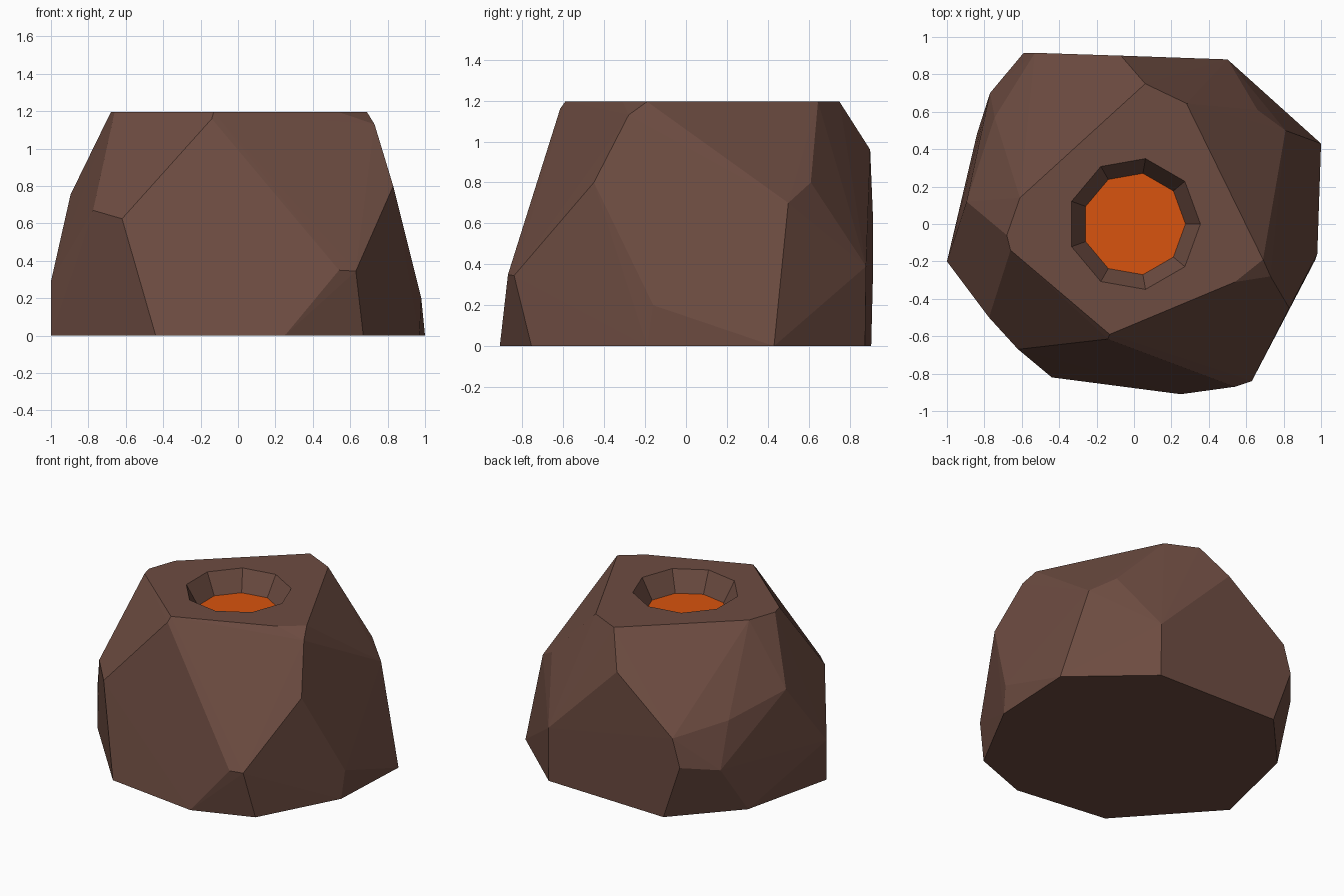
import bpy, bmesh, math

if "Cube" in bpy.data.objects:
    bpy.data.objects.remove(bpy.data.objects["Cube"])

TOP = 1.195          # height of the flat summit
POOL = 1.05          # height of the crater floor
SIDES = 9


def material(name, color):
    m = bpy.data.materials.new(name)
    m.diffuse_color = (*color, 1)
    m.use_nodes = True
    m.node_tree.nodes["Principled BSDF"].inputs["Base Color"].default_value = m.diffuse_color
    return m


def finish(bm, name, mat):
    mesh = bpy.data.meshes.new(name)
    bm.to_mesh(mesh)
    bm.free()
    mesh.materials.append(mat)
    ob = bpy.data.objects.new(name, mesh)
    bpy.context.collection.objects.link(ob)
    return ob


def ring(bm, radius, z):
    step = math.tau / SIDES
    return [bm.verts.new((radius * math.cos(i * step), radius * math.sin(i * step), z))
            for i in range(SIDES)]


brown = material("brown rock", (0.153, 0.072, 0.053))
orange = material("glowing orange", (0.694, 0.087, 0.0044))

# Rock corners: outline on the ground, chiselled corners between, summit outline
ground = [(-0.44, -0.82), (0.25, -0.91), (0.67, -0.755), (0.97, -0.19), (1.0, 0.43),
          (0.50, 0.875), (-0.45, 0.905), (-0.84, 0.48), (-1.0, -0.20)]
corners = [(-0.62, -0.67, 0.625), (-0.775, -0.50, 0.67), (-1.0, -0.20, 0.29),
           (0.54, -0.87, 0.35), (0.63, -0.84, 0.345), (0.83, -0.45, 0.80),
           (0.98, -0.16, 0.20), (0.73, -0.28, 1.13), (0.81, 0.50, 0.70),
           (0.66, 0.61, 0.80), (0.50, 0.88, 0.39), (-0.07, 0.90, 0.96),
           (-0.53, 0.915, 0.60), (-0.59, 0.915, 0.40), (-0.77, 0.70, 0.35),
           (-0.745, 0.57, 0.66), (-0.895, 0.12, 0.755), (-0.14, -0.615, 1.16)]
summit = [(0.06, 0.75), (0.28, 0.645), (0.69, -0.19), (0.54, -0.31),
          (-0.13, -0.59), (-0.66, -0.14), (-0.68, -0.06), (-0.61, 0.14)]

# Rock body as the hull of its corners
bm = bmesh.new()
points = [(x, y, 0) for x, y in ground] + corners + [(x, y, TOP) for x, y in summit]
for p in points:
    bm.verts.new(p)
bmesh.ops.convex_hull(bm, input=bm.verts[:])
bmesh.ops.delete(bm, geom=[v for v in bm.verts if not v.link_faces], context='VERTS')

# Open the summit and refill it around the crater rim
lid = [f for f in bm.faces if all(v.co.z > TOP - 0.001 for v in f.verts)]
bmesh.ops.delete(bm, geom=lid, context='FACES')
edge_loop = [e for e in bm.edges if e.is_boundary]
rim = ring(bm, 0.355, TOP)
foot = ring(bm, 0.275, POOL)
for i in range(SIDES):
    j = (i + 1) % SIDES
    bm.faces.new((rim[i], rim[j], foot[j], foot[i]))
    edge_loop.append(bm.edges.get((rim[i], rim[j])))
bmesh.ops.triangle_fill(bm, edges=edge_loop, use_beauty=True, normal=(0, 0, 1))
bm.faces.new(foot)
bmesh.ops.recalc_face_normals(bm, faces=bm.faces[:])

# Merge flat areas back into clean facets
bmesh.ops.dissolve_limit(bm, angle_limit=math.radians(0.5),
                         verts=bm.verts[:], edges=bm.edges[:])

# Crater floor is the only upward face at pool height
for f in bm.faces:
    f.material_index = int(all(abs(v.co.z - POOL) < 0.001 for v in f.verts))
rock = finish(bm, "crater_rock", brown)
rock.data.materials.append(orange)
